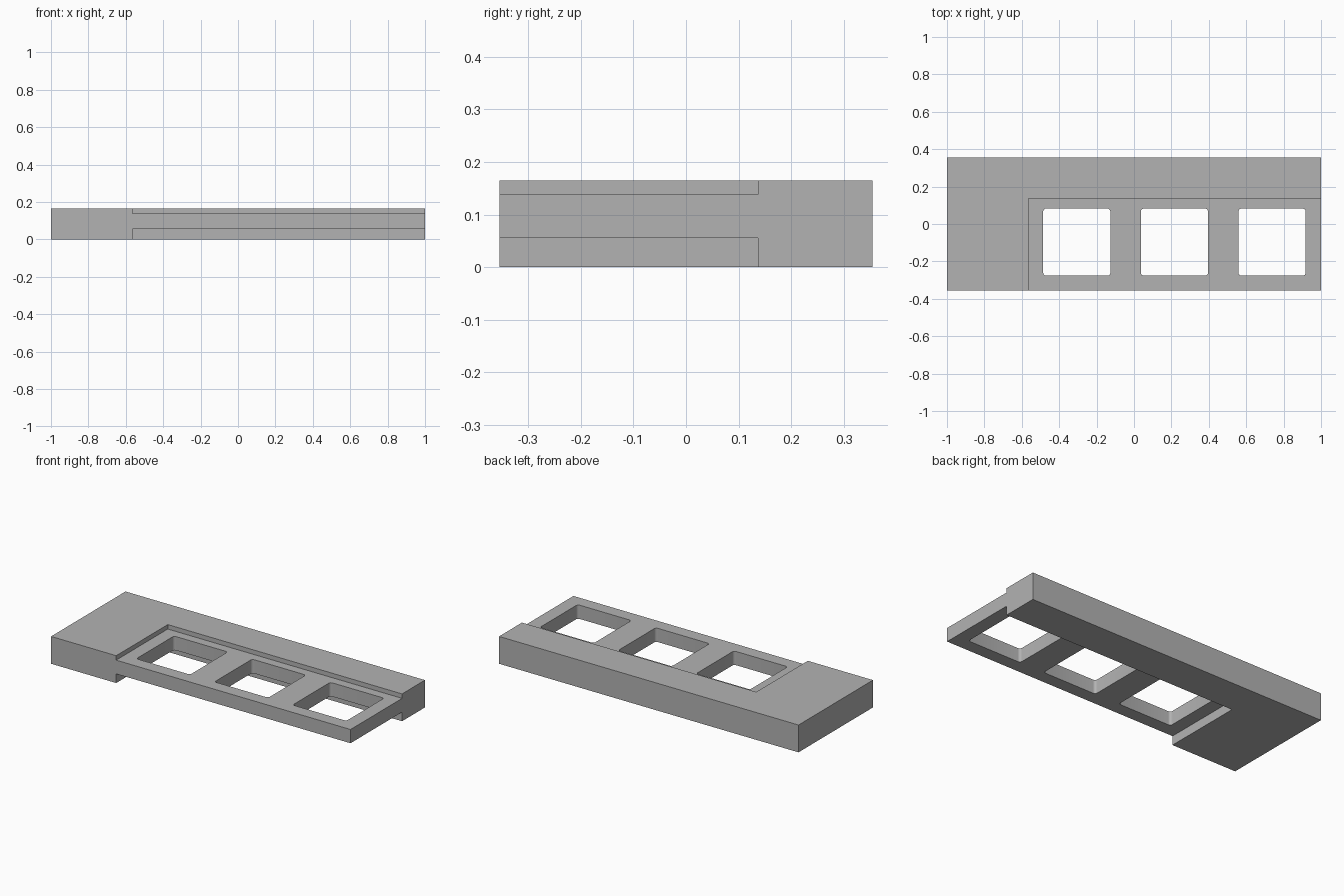
import bpy
import bmesh

cube = bpy.data.objects.get("Cube")
if cube:
    bpy.data.objects.remove(cube, do_unlink=True)

grey = bpy.data.materials.new("plain_grey")
grey.use_nodes = True
grey.diffuse_color = (0.45, 0.45, 0.45, 1)
grey.node_tree.nodes["Principled BSDF"].inputs["Base Color"].default_value = grey.diffuse_color

HALF_Y, HEIGHT = 0.355, 0.165
LEDGE_X, LEDGE_Y = -0.565, 0.137      # inner edges of the stepped recess
PLATE_LOW, PLATE_HIGH = 0.055, 0.138  # thin plate between the two recesses
WINDOW, WINDOW_Y = 0.359, -0.097
OVER = 0.1                            # cutter overshoot


def box(name, low, high, corner=0.0):
    """Box between two corners, optionally with rounded vertical edges."""
    bm = bmesh.new()
    bmesh.ops.create_cube(bm, size=1)
    for v in bm.verts:
        v.co = [a + (b - a) * (c + 0.5) for a, b, c in zip(low, high, v.co)]
    if corner:
        upright = [e for e in bm.edges
                   if abs(e.verts[0].co.z - e.verts[1].co.z) > 0.01]
        bmesh.ops.bevel(bm, geom=upright, offset=corner, segments=5,
                        profile=0.5, affect='EDGES')
    mesh = bpy.data.meshes.new(name)
    bm.to_mesh(mesh)
    bm.free()
    mesh.materials.append(grey)
    obj = bpy.data.objects.new(name, mesh)
    bpy.context.scene.collection.objects.link(obj)
    return obj


# Main slab
body = box("stepped_slab", (-1, -HALF_Y, 0), (1, HALF_Y, HEIGHT))

# Upper and lower recesses, open to the front and left
start, end = (LEDGE_X, -HALF_Y - OVER), (1 + OVER, LEDGE_Y)
cutters = [
    box("upper_recess_cutter", (*start, PLATE_HIGH), (*end, HEIGHT + OVER)),
    box("lower_recess_cutter", (*start, -OVER), (*end, PLATE_LOW)),
]

# Three square windows with small rounded corners
for i in range(3):
    x = -0.306 + i * 0.522
    h = WINDOW / 2
    cutters.append(box(f"window_cutter_{i + 1}",
                       (x - h, WINDOW_Y - h, -OVER),
                       (x + h, WINDOW_Y + h, HEIGHT + OVER), 0.016))

for cutter in cutters:
    cutter.hide_render = True
    mod = body.modifiers.new(cutter.name, 'BOOLEAN')
    mod.operation = 'DIFFERENCE'
    mod.solver = 'EXACT'
    mod.object = cutter

# Bake the cuts, then discard the cutters
bpy.context.view_layer.update()
graph = bpy.context.evaluated_depsgraph_get()
result = bpy.data.meshes.new_from_object(body.evaluated_get(graph))
body.modifiers.clear()
body.data = result
for cutter in cutters:
    bpy.data.objects.remove(cutter, do_unlink=True)

# Smooth window corners, sharp edges elsewhere
bpy.ops.object.select_all(action='DESELECT')
body.select_set(True)
bpy.context.view_layer.objects.active = body
bpy.ops.object.shade_smooth_by_angle(angle=0.52)
